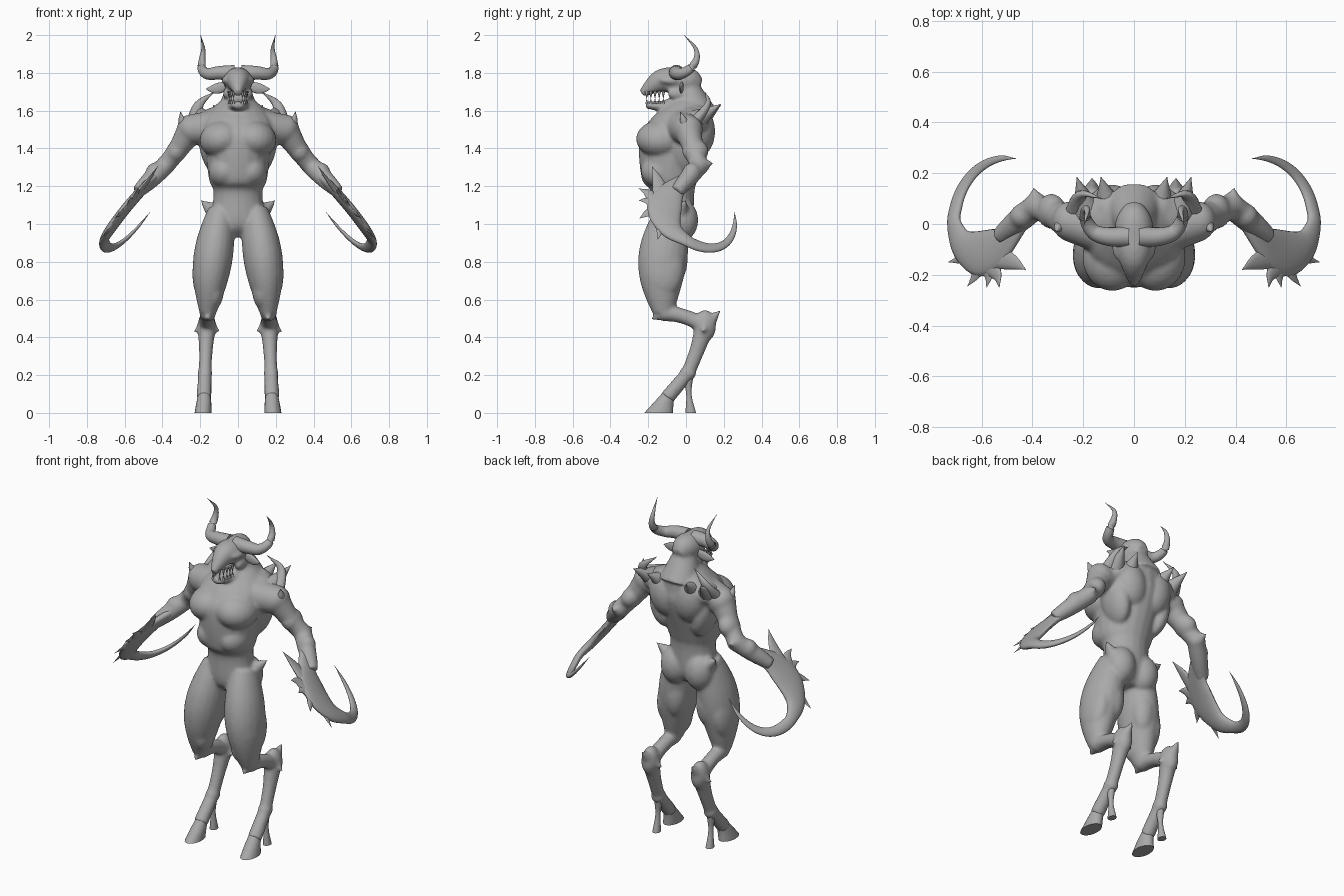
import bpy, bmesh, math
from mathutils import Vector, Matrix

cube = bpy.data.objects.get("Cube")
if cube:
    bpy.data.objects.remove(cube)

grey = bpy.data.materials.new("stone_grey")
grey.use_nodes = True
grey.diffuse_color = (.4, .4, .4, 1)
grey.node_tree.nodes["Principled BSDF"].inputs["Base Color"].default_value = grey.diffuse_color

SIDE, DEPTH, UP = Vector((1, 0, 0)), Vector((0, 1, 0)), Vector((0, 0, 1))


def smooth_path(points, steps):
    """Catmull-Rom interpolation of position and radii together."""
    rows = [Vector(p) for p in points]
    rows = [rows[0] * 2 - rows[1]] + rows + [rows[-1] * 2 - rows[-2]]
    path = []
    for before, start, end, after in zip(rows, rows[1:], rows[2:], rows[3:]):
        for step in range(steps):
            t = step / steps
            leave, arrive = (end - before) / 2, (after - start) / 2
            bend = (end - start) * 3 - leave * 2 - arrive
            settle = (start - end) * 2 + leave + arrive
            path.append(start + leave * t + bend * t ** 2 + settle * t ** 3)
    return path + [rows[-2]]


def loft(bm, points, ref=SIDE, level=False, steps=5, sides=20):
    """Elliptical sections: x, y, z, half size along ref, half size across it."""
    rows = smooth_path(points, steps)
    rings = []
    for i, row in enumerate(rows):
        ahead, behind = rows[min(i + 1, len(rows) - 1)], rows[max(i - 1, 0)]
        along = UP if level else (Vector(ahead[:3]) - Vector(behind[:3])).normalized()
        u = (ref - along * ref.dot(along)).normalized()
        v = along.cross(u)
        u, v = u * max(row[3], .001), v * max(row[4], .001)
        angles = [math.tau * k / sides for k in range(sides)]
        rings.append([bm.verts.new(Vector(row[:3]) + u * math.cos(a) + v * math.sin(a))
                      for a in angles])
    for low, high in zip(rings, rings[1:]):
        for k in range(sides):
            j = (k + 1) % sides
            bm.faces.new((low[k], low[j], high[j], high[k]))
    bm.faces.new(rings[0][::-1])
    bm.faces.new(rings[-1])


def centre_loft(bm, rows, level=False):
    """Loft in the plane of symmetry: y, z, half width, half depth."""
    loft(bm, [(0, *row) for row in rows], level=level)


def limb(bm, start, end, r_start, r_end, swell=0, bow=(0, 0, 0), depth=1, ref=SIDE):
    """Tapered limb that swells and bows in the middle."""
    start, end, bow = Vector(start), Vector(end), Vector(bow)
    rows = []
    for i in range(7):
        t = i / 6
        wave = math.sin(math.pi * t)
        radius = r_start + (r_end - r_start) * t + swell * wave
        rows.append((*(start.lerp(end, t) + bow * wave), radius, radius * depth))
    loft(bm, rows, ref)


def spike(bm, base, tip, radius, bend=(0, 0, 0), ref=SIDE, flat=1):
    """Pointed horn shape, bent sideways in the middle."""
    base, tip = Vector(base), Vector(tip)
    middle = base.lerp(tip, .5) + Vector(bend)
    loft(bm, [(*base, radius * flat, radius), (*middle, radius * flat * .5, radius * .5),
              (*tip, 0, 0)], ref, sides=12)


def ball(bm, centre, radii, tilt=0):
    matrix = (Matrix.Translation(centre) @ Matrix.Rotation(tilt, 4, 'Y')
              @ Matrix.Diagonal((*radii, 1)))
    bmesh.ops.create_uvsphere(bm, u_segments=20, v_segments=12, radius=1, matrix=matrix)


def finish(bm, name):
    """Make a mirrored, smooth-shaded object from one side."""
    bmesh.ops.recalc_face_normals(bm, faces=bm.faces)
    mesh = bpy.data.meshes.new(name)
    bm.to_mesh(mesh)
    bm.free()
    part = bpy.data.objects.new(name, mesh)
    bpy.context.collection.objects.link(part)
    mesh.materials.append(grey)
    bpy.ops.object.select_all(action='DESELECT')
    part.select_set(True)
    bpy.context.view_layer.objects.active = part
    bpy.ops.object.shade_smooth_by_angle(angle=math.radians(50))
    part.modifiers.new("mirror", 'MIRROR').use_mirror_merge = False
    return part


# Joints of the left side
hip, knee, hock = (.09, -.07, 1.07), (.16, -.12, .53), (.165, .1, .46)
ankle, pastern = (.175, .01, .21), (.18, -.1, .08)
chest, shoulder = (.14, -.02, 1.51), (.25, .01, 1.5)
elbow, forearm, wrist = (.385, .07, 1.31), (.44, .03, 1.27), (.53, -.05, 1.17)

# Legs and arms
body = bmesh.new()
limb(body, hip, knee, .07, .045, swell=.046, bow=(.01, -.03, 0), depth=1.25)
limb(body, knee, hock, .045, .045, swell=-.005, bow=(0, 0, .015))
limb(body, hock, ankle, .05, .034, swell=-.005, bow=(0, .005, 0), depth=1.1)
limb(body, ankle, pastern, .036, .04)
limb(body, chest, shoulder, .09, .08, ref=DEPTH)
limb(body, shoulder, elbow, .075, .05, swell=-.008, bow=(0, 0, -.01), ref=DEPTH)
limb(body, elbow, wrist, .05, .035, swell=.006, ref=DEPTH)

# Muscles and joint masses
ball(body, (.085, -.13, 1.45), (.12, .135, .1), tilt=.2)     # pectoral
ball(body, (.12, .03, 1.55), (.13, .1, .07), tilt=.3)        # trapezius
ball(body, (.085, .06, 1.49), (.1, .095, .14), tilt=.2)      # shoulder blade
ball(body, (.14, .01, 1.39), (.06, .1, .14), tilt=.25)       # flank
ball(body, (.07, -.13, 1.28), (.085, .11, .09), tilt=-.3)    # lower rib
ball(body, shoulder, (.07, .08, .08), tilt=.5)               # shoulder cap
ball(body, (.325, .05, 1.385), (.055, .07, .065), tilt=-.5)  # upper arm
ball(body, elbow, (.05, .055, .05))                          # elbow
ball(body, forearm, (.05, .05, .055))                        # forearm muscle
ball(body, (.08, -.02, 1.02), (.085, .085, .11))             # buttock
ball(body, (.18, -.12, .77), (.06, .11, .16), tilt=-.1)      # outer thigh
ball(body, (.11, -.06, .82), (.07, .07, .14))                # hamstring
ball(body, (.125, -.14, .65), (.05, .08, .1))                # inner thigh
ball(body, hock, (.048, .06, .085))                          # hock
ball(body, ankle, (.04, .045, .04))                          # ankle
ball(body, (.05, -.08, 1.765), (.04, .07, .025), tilt=.3)    # brow
ball(body, (.055, -.05, 1.69), (.025, .05, .03))             # cheek

# Bony points on hips, hocks, elbows, knees
spike(body, (.12, -.03, 1.06), (.205, 0, 1.13), .055)
spike(body, hock, (.24, .09, .43), .05, ref=UP)
spike(body, hock, (.09, .09, .43), .05, ref=UP)
spike(body, hock, (.165, .19, .55), .055)
spike(body, elbow, (.395, .15, 1.325), .055)
spike(body, knee, (.16, -.19, .49), .045)

# Torso, neck, skull and jaw
centre_loft(body, [(-.065, .93, .04, .05), (-.07, 1, .135, .105), (-.07, 1.17, .13, .115),
                   (-.085, 1.24, .155, .15), (-.055, 1.45, .18, .195), (-.03, 1.54, .19, .17),
                   (0, 1.61, .14, .13), (.01, 1.67, .07, .07)], level=True)
limb(body, (0, .05, 1.57), (0, 0, 1.74), .12, .06)
centre_loft(body, [(.075, 1.73, .035, .04), (.02, 1.75, .07, .075), (-.06, 1.76, .076, .07),
                   (-.14, 1.755, .06, .06), (-.235, 1.69, .018, .022)])
centre_loft(body, [(-.01, 1.66, .06, .06), (-.1, 1.625, .06, .034), (-.215, 1.63, .03, .018)])

body_part = finish(body, "body")
fuse = body_part.modifiers.new("fuse", 'REMESH')
fuse.mode, fuse.voxel_size, fuse.use_smooth_shade = 'VOXEL', .009, True
body_part.modifiers.new("relax", 'SMOOTH').iterations = 9

# Horns sweep outward, then back and up
horns = bmesh.new()
sweep = [(.02, -.05, 1.8), (.1, -.05, 1.8), (.16, -.03, 1.795), (.19, .02, 1.82),
         (.19, .055, 1.87), (.184, .05, 1.93), (.198, -.01, 2)]
taper = [.042 * (1 - i / 6) ** .8 for i in range(7)]
loft(horns, [(*place, r, r) for place, r in zip(sweep, taper)], ref=DEPTH + UP)
finish(horns, "horns")

# Ears
ears = bmesh.new()
limb(ears, (.05, -.02, 1.74), (.17, -.03, 1.715), .015, .001, swell=.02, bow=(0, 0, -.01),
     depth=.4, ref=UP)
finish(ears, "ears")

# Teeth along both jaws
teeth = bmesh.new()
for i in range(5):
    root = Vector((.047 - .0015 * i * i, -.12 - .022 * i, 1.705))
    spike(teeth, root, root - UP * .045, .01)
    root.z = 1.635
    spike(teeth, root, root + UP * .032, .008)
finish(teeth, "teeth")

# Shoulder spikes, the first a flat crescent
spikes = bmesh.new()
spike(spikes, (.23, .03, 1.52), (.125, .1, 1.7), .05, bend=(.03, .05, .02), ref=DEPTH, flat=.7)
spike(spikes, (.18, .04, 1.54), (.225, .185, 1.635), .065)
spike(spikes, (.1, .07, 1.55), (.13, .185, 1.63), .06)
spike(spikes, (.25, .01, 1.51), (.305, -.03, 1.595), .05, bend=(.015, 0, -.01))
finish(spikes, "shoulder_spikes")

# Forearm scythes lie in a sloping sheet
SHEET = Vector((.77, .12, .62))


def sheet(x, y):
    slope = .6 if y > 0 else .2
    return Vector((x, y, 1.8 - 1.25 * x - slope * y))


scythes = bmesh.new()
plate = [(.44, .01, .035), (.5, -.06, .06), (.55, -.1, .085), (.61, -.115, .09), (.675, -.08, .062)]
rows = [(*sheet(x, y), .025, width) for x, y, width in plate]
for i in range(8):
    turn, left = math.radians(14 * i), 1 - i / 7
    rows.append((*sheet(.495 + .213 * math.cos(turn), .26 * math.sin(turn)),
                 .02 * left ** .6, .036 * left ** .6))
loft(scythes, rows, SHEET)
heart = Vector((.6, -.1))
for tip in ((.425, -.18), (.53, -.25), (.58, -.25), (.655, -.245), (.73, -.15)):
    root = heart.lerp(tip, .3)
    spike(scythes, sheet(*root), sheet(*tip), .055, bend=(-.015, 0, .015), ref=SHEET, flat=.35)
finish(scythes, "forearm_scythes")

# Hooves and rear spurs
hooves = bmesh.new()
loft(hooves, [(.178, -.06, .15, .02, .025), (.18, -.11, .07, .037, .047),
              (.185, -.145, 0, .045, .076)], level=True)
loft(hooves, [(.175, .01, .2, .025, .03), (.177, .015, .1, .014, .014),
              (.178, .025, 0, .022, .028)], level=True)
finish(hooves, "hooves")
